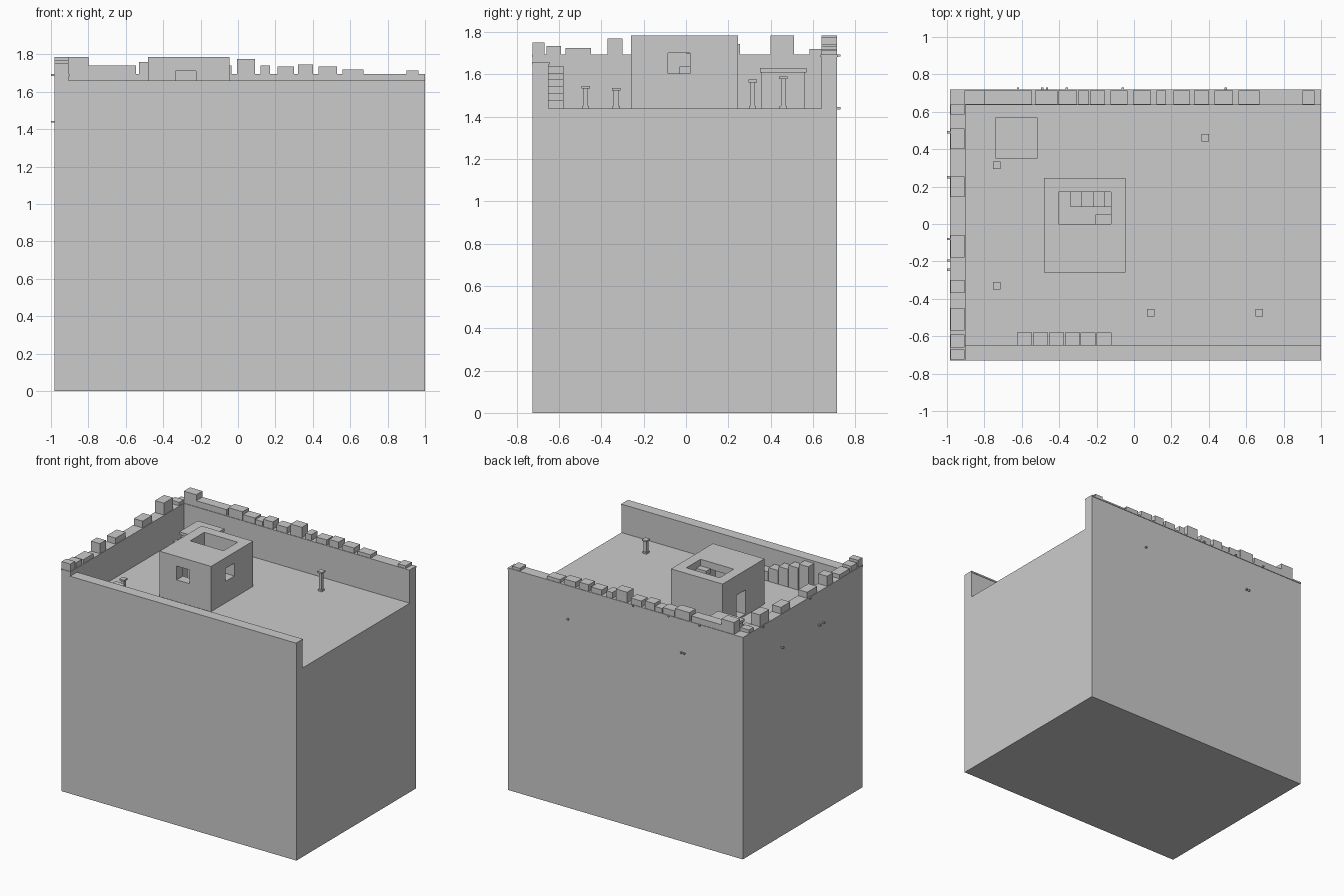
import bpy

cube = bpy.data.objects.get("Cube")
if cube:
    bpy.data.objects.remove(cube, do_unlink=True)

stone = bpy.data.materials.new("light_grey")
stone.use_nodes = True
GREY = (0.6, 0.6, 0.6, 1)
stone.diffuse_color = GREY
stone.node_tree.nodes["Principled BSDF"].inputs["Base Color"].default_value = GREY

DECK = 1.44      # roof terrace level
PARAPET = 1.69   # top of the tall walls
L, R, F, B = -0.98, 1.0, -0.725, 0.715   # outer faces
T = 0.075        # wall thickness


def box(name, x, y, z):
    """Flat-shaded box from three (low, high) ranges."""
    corners = [(a, b, c) for c in z for b in y for a in x]
    faces = [(0, 2, 3, 1), (4, 5, 7, 6), (0, 1, 5, 4),
             (2, 6, 7, 3), (0, 4, 6, 2), (1, 3, 7, 5)]
    mesh = bpy.data.meshes.new(name)
    mesh.from_pydata(corners, [], faces)
    mesh.materials.append(stone)
    obj = bpy.data.objects.new(name, mesh)
    bpy.context.collection.objects.link(obj)
    return obj


def around(c, half):
    return (c - half, c + half)


def cut(obj, cutters):
    """Subtract the cutters, bake the result and delete them."""
    for c in cutters:
        c.hide_render = True
        mod = obj.modifiers.new("cut", "BOOLEAN")
        mod.operation = "DIFFERENCE"
        mod.solver = "EXACT"
        mod.object = c
    graph = bpy.context.evaluated_depsgraph_get()
    baked = bpy.data.meshes.new_from_object(obj.evaluated_get(graph))
    obj.modifiers.clear()
    obj.data = baked
    for c in cutters:
        bpy.data.objects.remove(c, do_unlink=True)


# Main block and parapet walls, open on the +x side
box("building_block", (L, R), (F, B), (0, DECK))
box("front_wall", (L + T, R), (F, F + T), (DECK, 1.655))
box("side_wall", (L, L + T), (F, B), (DECK, PARAPET))
box("back_wall", (L + T, R), (B - T, B), (DECK, PARAPET))

# Thin coping along the wall tops
lip = 0.004
box("front_coping", (L + T, R), (F - lip, F + T + lip), (1.647, 1.659))
box("side_coping", (L - lip, L + T + lip), (F - lip, B + lip), (1.682, 1.694))
box("back_coping", (L + T, R), (B - T - lip, B + lip), (1.682, 1.694))

# Ruined battlements: start, end, top
back_blocks = [
    (-0.905, -0.80, 1.785), (-0.80, -0.67, 1.74), (-0.67, -0.545, 1.74),
    (-0.53, -0.41, 1.76), (-0.405, -0.305, 1.74), (-0.30, -0.24, 1.73),
    (-0.235, -0.155, 1.75), (-0.125, -0.035, 1.74), (-0.005, 0.09, 1.775),
    (0.12, 0.17, 1.74), (0.21, 0.30, 1.735), (0.32, 0.40, 1.745),
    (0.43, 0.53, 1.735), (0.56, 0.67, 1.72), (0.90, 0.965, 1.715)]
for a, b, top in back_blocks:
    box("back_merlon", (a, b), (B - T, B), (PARAPET, top))

side_blocks = [
    (F, -0.67, 1.75), (-0.66, -0.59, 1.735), (-0.57, -0.45, 1.725),
    (-0.37, -0.30, 1.77), (-0.18, -0.06, 1.74), (0.145, 0.255, 1.745),
    (0.40, 0.51, 1.785), (0.585, 0.64, 1.72)]
for a, b, top in side_blocks:
    box("side_merlon", (L, L + T), (a, b), (PARAPET, top))

# Small pegs sticking out of the walls
for x, z in [(0.49, DECK), (-0.465, DECK), (-0.49, DECK),
             (-0.62, PARAPET), (-0.36, PARAPET), (-0.06, PARAPET)]:
    box("back_peg", around(x, 0.006), (B - 0.01, B + 0.015), around(z, 0.005))
for y, z in [(0.25, DECK), (-0.195, DECK), (-0.245, DECK),
             (0.49, PARAPET), (-0.08, PARAPET)]:
    box("side_peg", (-1.0, L + 0.01), around(y, 0.006), around(z, 0.005))

# Rooftop hut: hollow room, roof opening, two windows and a doorway
hut = box("hut", (-0.48, -0.045), (-0.26, 0.245), (DECK, 1.785))
cut(hut, [
    box("room_cutter", (-0.405, -0.12), (-0.185, 0.172), (1.45, 1.73)),
    box("roof_cutter", (-0.403, -0.122), (0.0, 0.17), (1.6, 1.9)),
    box("front_window_cutter", (-0.335, -0.225), (-0.35, -0.15), (1.605, 1.71)),
    box("right_window_cutter", (-0.15, 0.05), (-0.085, 0.02), (1.605, 1.702)),
    box("door_cutter", (-0.55, -0.35), (-0.03, 0.08), (1.451, 1.635))])

# Steps inside the hut, climbing to the roof opening
for i in range(4):
    x = -0.34 + 0.06 * i
    box("hut_step", (x, min(x + 0.06, -0.12)), (0.09, 0.17),
        (DECK, 1.53 + 0.065 * i))
box("hut_landing", (-0.205, -0.12), (0.0, 0.05), (1.70, 1.735))

# Staircase against the front wall, rising toward -x
for i in range(6):
    x = -0.12 - 0.085 * i
    box("wall_step", (x - 0.08, x), (F + T, -0.58), (DECK, 1.48 + 0.032 * i))

# Lidded chest in the back corner
box("chest", (-0.732, -0.523), (0.358, 0.562), (DECK, 1.61))
box("chest_lid", (-0.74, -0.515), (0.35, 0.57), (1.61, 1.63))

# Short posts with base and cap
for x, y, top in [(0.38, 0.46, 1.59), (-0.735, 0.315, 1.575),
                  (-0.735, -0.33, 1.535), (0.09, -0.475, 1.545),
                  (0.67, -0.475, 1.545)]:
    for part, half, z in [("base", 0.017, (DECK, 1.452)),
                          ("shaft", 0.012, (1.452, top - 0.012)),
                          ("cap", 0.02, (top - 0.012, top))]:
        box("post_" + part, around(x, half), around(y, half), z)
